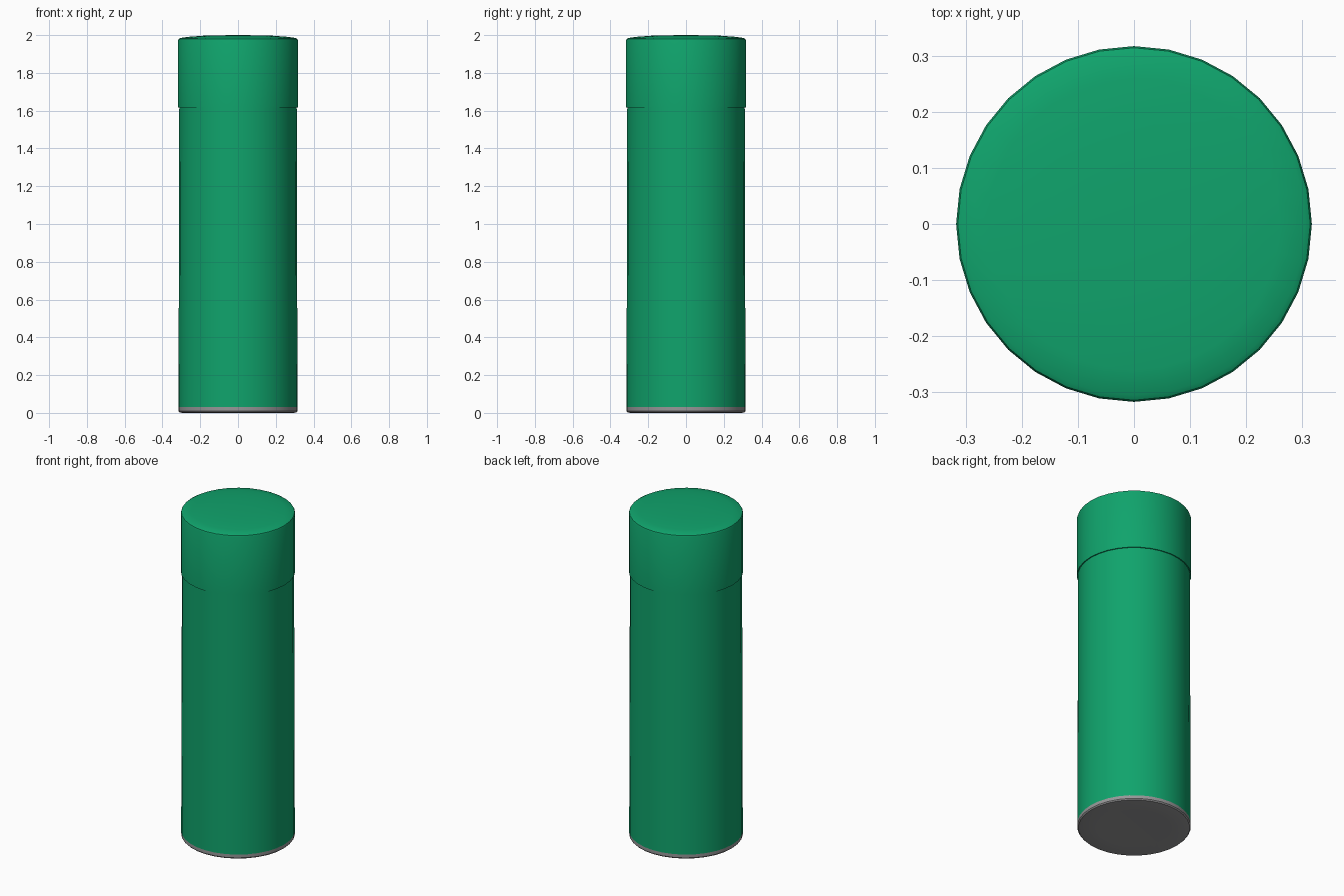
import bpy
import bmesh
import math

old = bpy.data.objects.get("Cube")
if old:
    bpy.data.objects.remove(old, do_unlink=True)

SIDES = 32


def make_material(name, colour):
    mat = bpy.data.materials.new(name)
    mat.use_nodes = True
    mat.diffuse_color = (*colour, 1)
    bsdf = mat.node_tree.nodes["Principled BSDF"]
    bsdf.inputs["Base Color"].default_value = (*colour, 1)
    bsdf.inputs["Roughness"].default_value = 0.5
    return mat


def lathe(name, profile, mat):
    """Turn (radius, height) points around z; radius 0 closes an end."""
    bm = bmesh.new()
    rings = []
    for r, z in profile:
        count = SIDES if r else 1
        rings.append([bm.verts.new((r * math.cos(math.tau * i / SIDES),
                                    r * math.sin(math.tau * i / SIDES), z))
                      for i in range(count)])
    for low, high in zip(rings, rings[1:]):
        for i in range(SIDES):
            j = (i + 1) % SIDES
            corners = [low[i % len(low)], low[j % len(low)],
                       high[j % len(high)], high[i % len(high)]]
            bm.faces.new(list(dict.fromkeys(corners)))
    bmesh.ops.recalc_face_normals(bm, faces=bm.faces)
    mesh = bpy.data.meshes.new(name)
    bm.to_mesh(mesh)
    bm.free()
    mesh.materials.append(mat)
    obj = bpy.data.objects.new(name, mesh)
    bpy.context.collection.objects.link(obj)
    bpy.ops.object.select_all(action="DESELECT")
    obj.select_set(True)
    bpy.context.view_layer.objects.active = obj
    bpy.ops.object.shade_smooth_by_angle(angle=math.radians(35))
    return obj


green = make_material("green enamel", (0.005, 0.37, 0.15))
grey = make_material("grey metal", (0.31, 0.31, 0.315))

# Metal foot with softened lower edge
lathe("base_ring", [(0, 0.004), (0.2, 0.002), (0.295, 0), (0.309, 0.003),
                    (0.315, 0.01), (0.315, 0.03), (0, 0.03)], grey)

# Slightly tapered flask body
lathe("body", [(0, 0.03), (0.315, 0.03), (0.311, 1.62), (0, 1.62)], green)

# Overhanging lid with rounded rim and shallow dome
lathe("lid", [(0, 1.617), (0.317, 1.617), (0.317, 1.972), (0.314, 1.98),
              (0.305, 1.985), (0.26, 1.991), (0.18, 1.997),
              (0.09, 1.999), (0, 2.0)], green)
